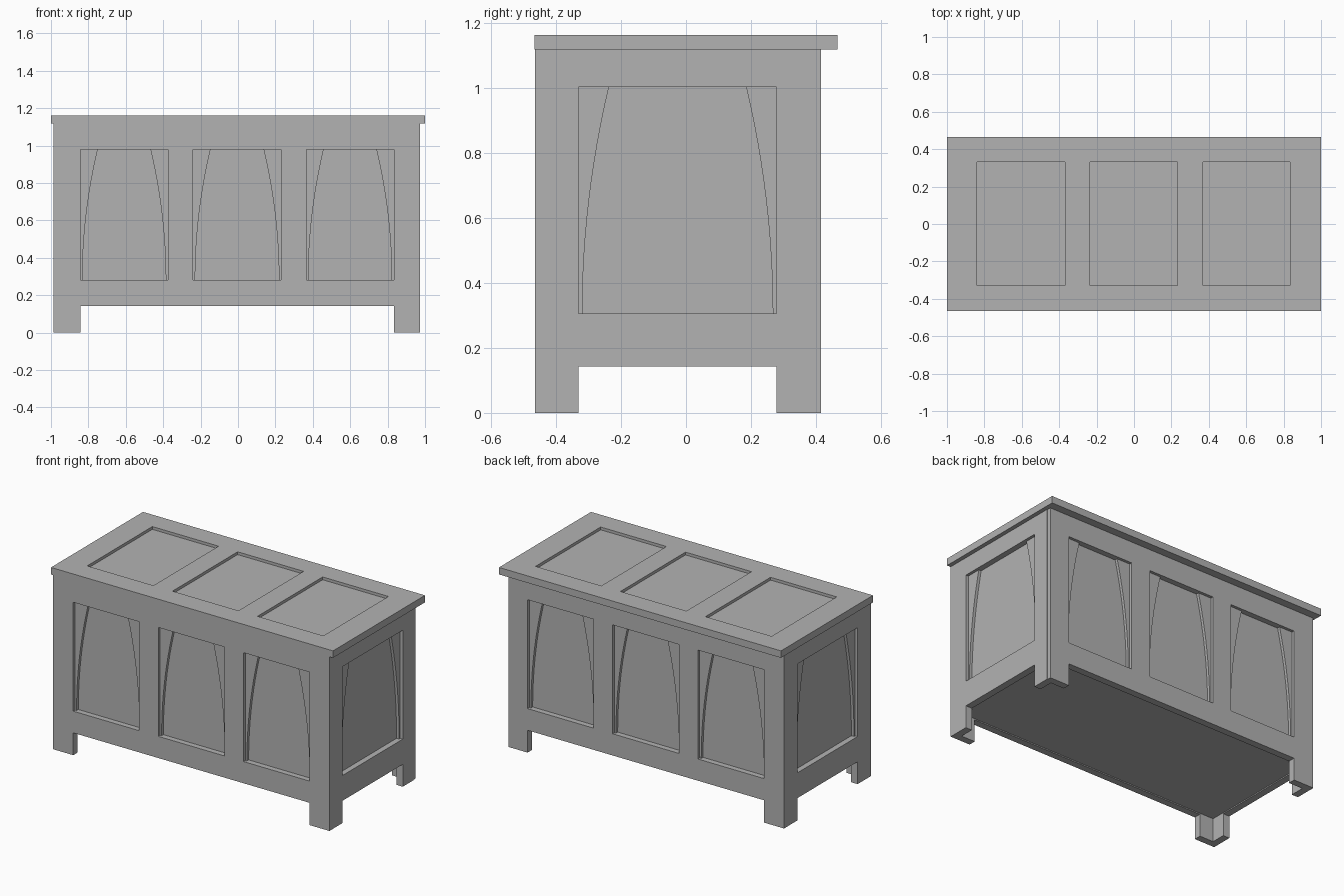
import bpy
import bmesh
from mathutils import Matrix, Vector

cube = bpy.data.objects.get("Cube")
if cube:
    bpy.data.objects.remove(cube)

grey = bpy.data.materials.new("plain grey")
grey.use_nodes = True
grey.diffuse_color = (0.45, 0.45, 0.45, 1)
grey.node_tree.nodes["Principled BSDF"].inputs["Base Color"].default_value = grey.diffuse_color

THICK = 0.045      # board thickness
STEP = 0.018       # depth of each recess step
TOP = 1.117        # underside of the lid
GAP = 0.143        # height of the opening between the legs
UP = Vector((0, 0, 1))


def rect(u0, u1, v0, v1):
    return [(u0, v0), (u1, v0), (u1, v1), (u0, v1)]


def slab(name, loops, near, far, frame):
    """Extrude flat loops (outline, then holes) from depth near to far in a frame."""
    curve = bpy.data.curves.new(name, 'CURVE')
    curve.dimensions = '2D'
    curve.fill_mode = 'BOTH'
    curve.extrude = (far - near) / 2
    for loop in loops:
        spline = curve.splines.new('POLY')
        spline.use_smooth = False
        spline.use_cyclic_u = True
        spline.points.add(len(loop) - 1)
        for point, (u, v) in zip(spline.points, loop):
            point.co = (u, v, 0, 1)
    helper = bpy.data.objects.new(name + " outline", curve)
    bpy.context.collection.objects.link(helper)
    depsgraph = bpy.context.evaluated_depsgraph_get()
    mesh = bpy.data.meshes.new_from_object(helper.evaluated_get(depsgraph))
    bpy.data.objects.remove(helper)
    mesh.transform(frame @ Matrix.Translation((0, 0, -(near + far) / 2)))
    bm = bmesh.new()
    bm.from_mesh(mesh)
    bmesh.ops.remove_doubles(bm, verts=bm.verts, dist=1e-5)
    bmesh.ops.recalc_face_normals(bm, faces=bm.faces)
    bm.to_mesh(mesh)
    bm.free()
    mesh.materials.clear()
    mesh.materials.append(grey)
    mesh.name = name
    obj = bpy.data.objects.new(name, mesh)
    bpy.context.collection.objects.link(obj)
    return obj


def wall_frame(u_axis, distance):
    """Local u along the wall, v up, w outward; the outer face lies at w = 0."""
    u = Vector(u_axis)
    w = u.cross(UP)
    frame = Matrix((u, UP, w)).transposed().to_4x4()
    frame.translation = w * distance
    return frame


def spandrel(edge, side, v0, v1, steps=12):
    """Corner filler whose inner edge sweeps in towards the top."""
    sweep = []
    for i in range(steps + 1):
        t = i / steps
        sweep.append((edge + side * (0.011 + 0.082 * t * t), v0 + (v1 - v0) * t))
    return [(edge, v0)] + sweep + [(edge, v1)]


def wall(name, u_axis, distance, ends, legs, windows, v0, v1):
    frame = wall_frame(u_axis, distance)
    (a, b), (c, d) = ends, legs
    # Framed board with legs and window openings
    outline = [(a, 0), (c, 0), (c, GAP), (d, GAP), (d, 0), (b, 0), (b, TOP), (a, TOP)]
    holes = [rect(p, q, v0, v1) for p, q in windows]
    slab(name + "_frame", [outline] + holes, 0, THICK, frame)
    # Arched inlay and recessed panel behind every opening
    for i, (p, q) in enumerate(windows):
        slab(f"{name}_inlay_a_{i}", [spandrel(p, 1, v0, v1)], STEP, THICK, frame)
        slab(f"{name}_inlay_b_{i}", [spandrel(q, -1, v0, v1)], STEP, THICK, frame)
        slab(f"{name}_panel_{i}", [rect(p - 0.02, q + 0.02, v0 - 0.02, v1 + 0.02)],
             2 * STEP, THICK + 0.01, frame)


def flip(spans):
    return [(-q, -p) for p, q in spans]


# Long walls
long_windows = [(-0.843, -0.375), (-0.24, 0.23), (0.365, 0.833)]
long_ends, long_legs = (-0.982, 0.97), (-0.843, 0.833)
wall("front", (1, 0, 0), 0.465, long_ends, long_legs, long_windows, 0.282, 0.98)
wall("back", (-1, 0, 0), 0.415, *flip([long_ends, long_legs]), flip(long_windows), 0.282, 0.98)

# End walls
end_legs = (-0.33, 0.278)
wall("left_end", (0, 1, 0), 0.974, (-0.464, 0.389), end_legs, [end_legs], 0.305, 1.003)
wall("right_end", (0, -1, 0), 0.986, *flip([(-0.464, 0.414), end_legs]),
     flip([end_legs]), 0.305, 1.003)

# Floor of the chest
flat = Matrix.Identity(4)
slab("floor", [rect(-0.95, 0.94, -0.43, 0.38)], -0.18, -0.15, flat)

# Lid frame with three shallow panels
lid = Matrix.Translation((0, 0, 1.162))
lid_spans = [(-0.84, -0.37), (-0.235, 0.233), (0.368, 0.835)]
slab("lid_frame", [rect(-1, 1, -0.466, 0.466)] + [rect(p, q, -0.328, 0.332) for p, q in lid_spans],
     0, 1.162 - TOP, lid)
for i, (p, q) in enumerate(lid_spans):
    slab(f"lid_panel_{i}", [rect(p - 0.02, q + 0.02, -0.35, 0.35)], STEP, 0.043, lid)
